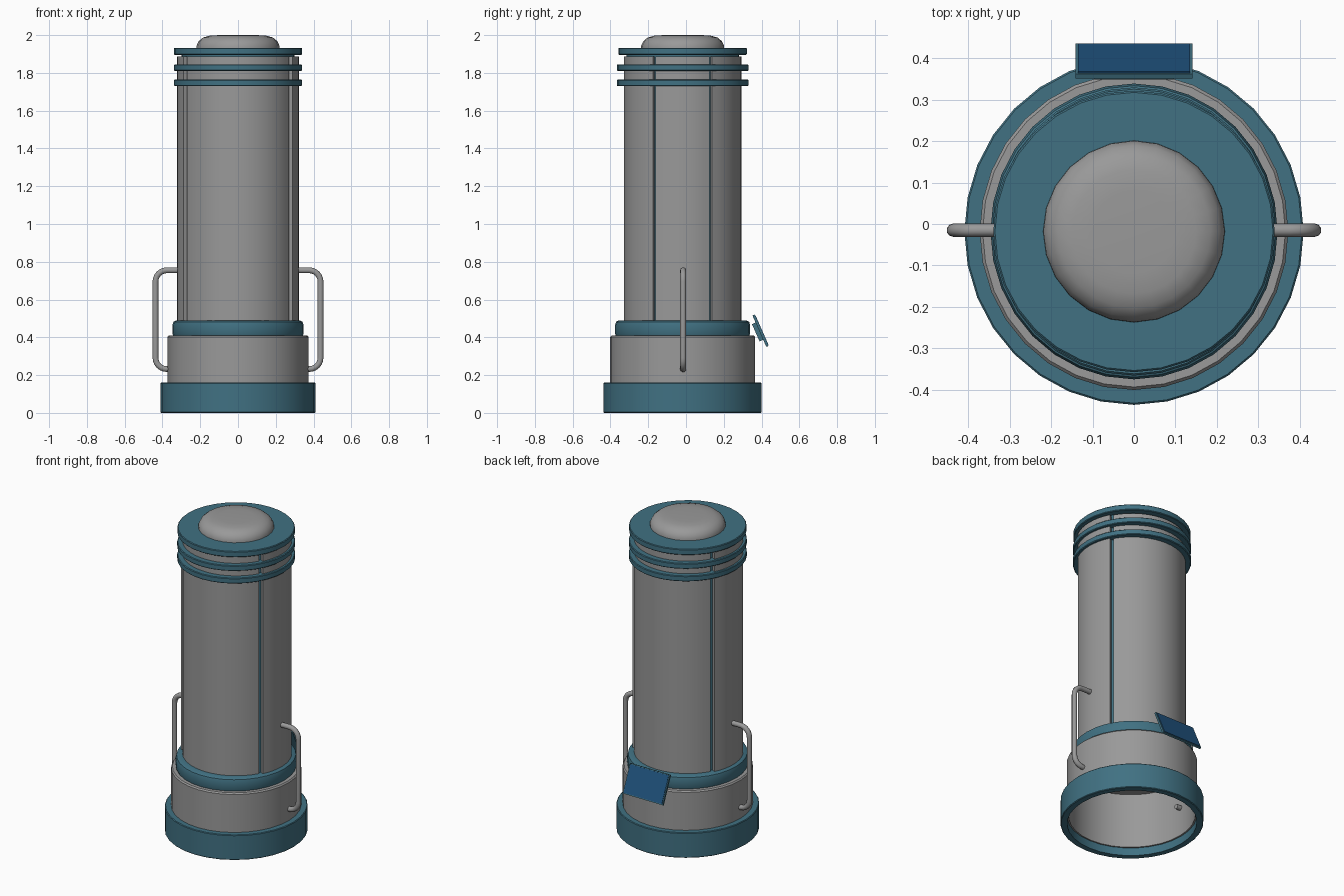
import bpy, bmesh, math
from mathutils import Matrix, Vector

if "Cube" in bpy.data.objects:
    bpy.data.objects.remove(bpy.data.objects["Cube"])

CY = -0.018   # body axis sits slightly forward


def material(name, rgb):
    m = bpy.data.materials.new(name)
    m.diffuse_color = (*rgb, 1)
    m.use_nodes = True
    m.node_tree.nodes["Principled BSDF"].inputs["Base Color"].default_value = m.diffuse_color
    return m


GREY = material("grey metal", (0.32, 0.32, 0.32))
TEAL = material("teal", (0.052, 0.165, 0.225))
BLUE = material("panel blue", (0.014, 0.085, 0.205))


def finish(bm, name, mat, smooth=True):
    bmesh.ops.recalc_face_normals(bm, faces=bm.faces[:])
    me = bpy.data.meshes.new(name)
    bm.to_mesh(me)
    bm.free()
    ob = bpy.data.objects.new(name, me)
    bpy.context.collection.objects.link(ob)
    me.materials.append(mat)
    if smooth:
        bpy.ops.object.select_all(action='DESELECT')
        ob.select_set(True)
        bpy.context.view_layer.objects.active = ob
        bpy.ops.object.shade_smooth_by_angle(angle=math.radians(32))
    return ob


def lathe(name, profile, mat, sy=1.0, a0=0, a1=360, n=32):
    """Spin a closed (r, z) loop about the body axis, fully or over an arc."""
    bm = bmesh.new()
    full = a1 - a0 == 360
    rings = []
    for i in range(n if full else n + 1):
        a = math.radians(a0 + (a1 - a0) * i / n)
        rings.append([bm.verts.new((r * math.cos(a), CY + sy * r * math.sin(a), z))
                      for r, z in profile])
    k = len(profile)
    for i in range(n):
        p, q = rings[i], rings[(i + 1) % len(rings)]
        for j in range(k):
            bm.faces.new((p[j], q[j], q[(j + 1) % k], p[(j + 1) % k]))
    if not full:
        bm.faces.new(rings[0])
        bm.faces.new(rings[-1])
    bmesh.ops.remove_doubles(bm, verts=bm.verts[:], dist=1e-5)
    return finish(bm, name, mat)


def band(r0, r1, z0, z1, b=0.004):
    """Rectangular section with small bevels on the outer edge."""
    return [(r0, z0), (r1 - b, z0), (r1, z0 + b), (r1, z1 - b), (r1 - b, z1), (r0, z1)]


# base: open skirt, hollow body with lid, collar
lathe("base_skirt", band(0.372, 0.41, 0, 0.16), TEAL, 1.022)
lathe("base_body", [(0.362, 0.05), (0.373, 0.05), (0.373, 0.402), (0.366, 0.41),
                    (0, 0.41), (0, 0.40), (0.362, 0.40)], GREY, 1.027)
lathe("collar", [(0.29, 0.405), (0.342, 0.405), (0.347, 0.42), (0.347, 0.465),
                 (0.342, 0.482), (0.328, 0.49), (0.29, 0.49)], TEAL, 1.03)

# tube: teal core seen through the seams between four grey panels
lathe("tube_core", [(0, 0.45), (0.298, 0.45), (0.298, 1.9), (0, 1.9)], TEAL, n=48)
for label, a, half, r in (("right", 0, 26.5, 0.322), ("back", 90, 60, 0.311),
                          ("left", 180, 26.5, 0.322), ("front", 270, 60, 0.311)):
    lathe(label + "_tube_panel", [(0.29, 0.45), (r, 0.45), (r, 1.888), (0.29, 1.888)],
          GREY, 1.0, a - half, a + half, 8 if half < 30 else 16)

# top rings, top plate and cap
lathe("lower_ring", band(0.29, 0.338, 1.73, 1.765), TEAL, 1.03)
lathe("middle_ring", band(0.29, 0.338, 1.81, 1.845), TEAL, 1.03)
lathe("top_plate", band(0, 0.34, 1.896, 1.933), TEAL)
lathe("dome_cap", [(0, 1.925), (0.22, 1.925), (0.219, 1.945), (0.208, 1.968),
                   (0.185, 1.987), (0.15, 1.997), (0.1, 2.0), (0, 2.0)], GREY, n=24)


# side handles: bent rods
def handle(name, s):
    R, X, zt, zb = 0.06, 0.437, 0.755, 0.232
    pts = [(0.30, zt)]
    for c, start in (((X - R, zt - R), 90), ((X - R, zb + R), 0)):
        for i in range(7):
            a = math.radians(start - 15 * i)
            pts.append((c[0] + R * math.cos(a), c[1] + R * math.sin(a)))
    pts.append((0.33, zb))
    cu = bpy.data.curves.new(name, 'CURVE')
    cu.dimensions = '3D'
    cu.bevel_depth = 0.016
    cu.bevel_resolution = 3
    cu.use_fill_caps = True
    sp = cu.splines.new('POLY')
    sp.points.add(len(pts) - 1)
    for p, (x, z) in zip(sp.points, pts):
        p.co = (s * x, CY + 0.003, z, 1)
    cu.materials.append(GREY)
    ob = bpy.data.objects.new(name, cu)
    bpy.context.collection.objects.link(ob)
    bpy.ops.object.select_all(action='DESELECT')
    ob.select_set(True)
    bpy.context.view_layer.objects.active = ob
    bpy.ops.object.convert(target='MESH')


handle("right_handle", 1)
handle("left_handle", -1)

# tilted back panel: bracket, frame, blue face
TILT = Matrix.Translation((0, 0.394, 0.435)) @ Matrix.Rotation(math.radians(23.8), 4, 'X')


def plate(name, size, offset, mat):
    bm = bmesh.new()
    bmesh.ops.create_cube(bm, size=1)
    bmesh.ops.scale(bm, vec=Vector(size), verts=bm.verts[:])
    bmesh.ops.translate(bm, vec=Vector((0, offset, 0)), verts=bm.verts[:])
    bmesh.ops.transform(bm, matrix=TILT, verts=bm.verts[:])
    finish(bm, name, mat, smooth=False)


plate("panel_bracket", (0.19, 0.022, 0.10), -0.016, TEAL)
plate("panel_frame", (0.282, 0.012, 0.182), 0, TEAL)
plate("panel_face", (0.27, 0.004, 0.170), 0.007, BLUE)
